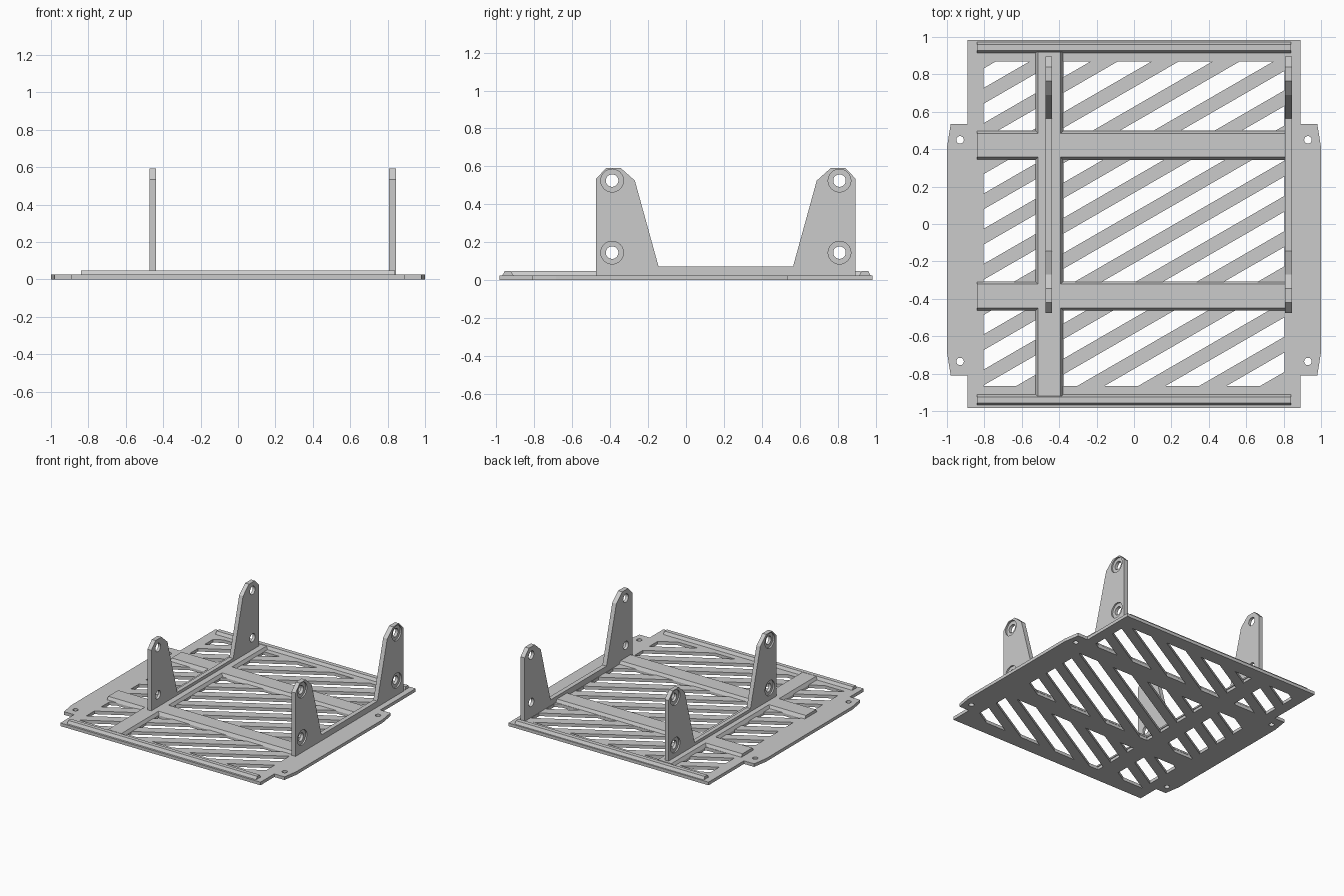
import bpy, bmesh, math
from mathutils import Matrix, Vector

if "Cube" in bpy.data.objects:
    bpy.data.objects.remove(bpy.data.objects["Cube"])

grey = bpy.data.materials.new("plain grey")
grey.use_nodes = True
COLOUR = (0.6, 0.6, 0.6, 1)
grey.diffuse_color = COLOUR
grey.node_tree.nodes["Principled BSDF"].inputs["Base Color"].default_value = COLOUR

T = 0.025       # plate thickness
RIB_TOP = 0.048


def finish(name, bm, cutter=False):
    bmesh.ops.recalc_face_normals(bm, faces=bm.faces)
    mesh = bpy.data.meshes.new(name)
    bm.to_mesh(mesh)
    bm.free()
    mesh.materials.append(grey)
    obj = bpy.data.objects.new(name, mesh)
    bpy.context.collection.objects.link(obj)
    obj.hide_render = cutter
    obj.hide_viewport = False
    if cutter:
        obj.hide_set(True)
    return obj


def extrude_profile(name, points, depth):
    """Extrude a closed outline of 3D points along the depth vector."""
    bm = bmesh.new()
    face = bm.faces.new([bm.verts.new(p) for p in points])
    new = bmesh.ops.extrude_face_region(bm, geom=[face])["geom"]
    bmesh.ops.translate(bm, vec=depth, verts=[v for v in new if isinstance(v, bmesh.types.BMVert)])
    return finish(name, bm)


def add_box(bm, size, matrix):
    bmesh.ops.create_cube(bm, size=1, matrix=matrix @ Matrix.Diagonal((*size, 1)))


def add_cylinder(bm, radius, depth, matrix):
    bmesh.ops.create_cone(bm, cap_ends=True, segments=32, radius1=radius, radius2=radius,
                          depth=depth, matrix=matrix)


def boolean(obj, cutter, operation="DIFFERENCE"):
    mod = obj.modifiers.new(cutter.name, "BOOLEAN")
    mod.object, mod.operation, mod.solver = cutter, operation, "EXACT"


# Base plate with tapered mounting ears
half = [(0.89, -0.985), (0.89, -0.81), (0.98, -0.81), (1, -0.685),
        (1, 0.41), (0.98, 0.535), (0.89, 0.535), (0.89, 0.985)]
outline = half + [(-x, y) for x, y in reversed(half)]
plate = extrude_profile("base_plate", [(x, y, 0) for x, y in outline], (0, 0, T))

# Diagonal slots, limited to the windows between the ribs
columns = [(-0.805, -0.525), (-0.385, 0.805)]
rows = [(-0.865, -0.46), (-0.31, 0.345), (0.5, 0.87)]
bm = bmesh.new()
for x0, x1 in columns:
    for y0, y1 in rows:
        add_box(bm, (x1 - x0, y1 - y0, 0.2), Matrix.Translation(((x0 + x1) / 2, (y0 + y1) / 2, 0)))
slots = finish("slot_cutter", bm, True)

ANGLE, PITCH, GAP = math.radians(30), 0.163, 0.09
across = Vector((math.sin(ANGLE), -math.cos(ANGLE), 0))
first = Vector((0.567, 0.87, 0)) + across * GAP / 2
bm = bmesh.new()
for k in range(-10, 14):
    centre = first + across * PITCH * k
    add_box(bm, (6, GAP, 0.4), Matrix.Translation(centre) @ Matrix.Rotation(ANGLE, 4, "Z"))
stripes = finish("stripe_cutter", bm, True)
boolean(slots, stripes, "INTERSECT")
boolean(plate, slots)

# Screw holes in the ears
bm = bmesh.new()
for x in (-0.93, 0.93):
    for y in (-0.735, 0.45):
        add_cylinder(bm, 0.02, 0.2, Matrix.Translation((x, y, 0)))
boolean(plate, finish("screw_hole_cutter", bm, True))


# Raised ribs with sloping sides
def rib(name, start, end, low, high, along_x=True):
    s = 0.014
    section = [(low, T - 0.002), (high, T - 0.002), (high - s, RIB_TOP), (low + s, RIB_TOP)]
    if along_x:
        return extrude_profile(name, [(start, v, z) for v, z in section], (end - start, 0, 0))
    return extrude_profile(name, [(v, start, z) for v, z in section], (0, end - start, 0))


rib("back_rim_rib", -0.84, 0.84, 0.913, 0.975)
rib("back_cross_rib", -0.84, 0.81, 0.343, 0.498)
rib("front_cross_rib", -0.84, 0.81, -0.463, -0.308)
rib("front_rim_rib", -0.84, 0.84, -0.97, -0.91)
rib("long_rib", -0.92, 0.92, -0.527, -0.378, along_x=False)

# Upright bracket plates, each with two towers joined by a low beam
MID = 0.21
tower = [(0.895, 0.01), (0.895, 0.535), (0.84, 0.592), (0.765, 0.592), (0.69, 0.525), (0.565, 0.072)]
side_view = tower + [(2 * MID - y, z) for y, z in reversed(tower)]
for name, x0, x1, outside in (("right_bracket", -0.472, -0.438, -1), ("left_bracket", 0.808, 0.844, 1)):
    bracket = extrude_profile(name, [(x0, y, z) for y, z in side_view], (x1 - x0, 0, 0))
    face_x = x1 if outside > 0 else x0
    for part, radius, depth in (("bore", 0.033, 0.2), ("recess", 0.06, 0.024)):
        bm = bmesh.new()
        for y in (-0.39, 0.81):
            for z in (0.145, 0.525):
                add_cylinder(bm, radius, depth, Matrix.Translation((face_x, y, z)) @ Matrix.Rotation(math.pi / 2, 4, "Y"))
        boolean(bracket, finish(name + "_" + part + "_cutter", bm, True))
